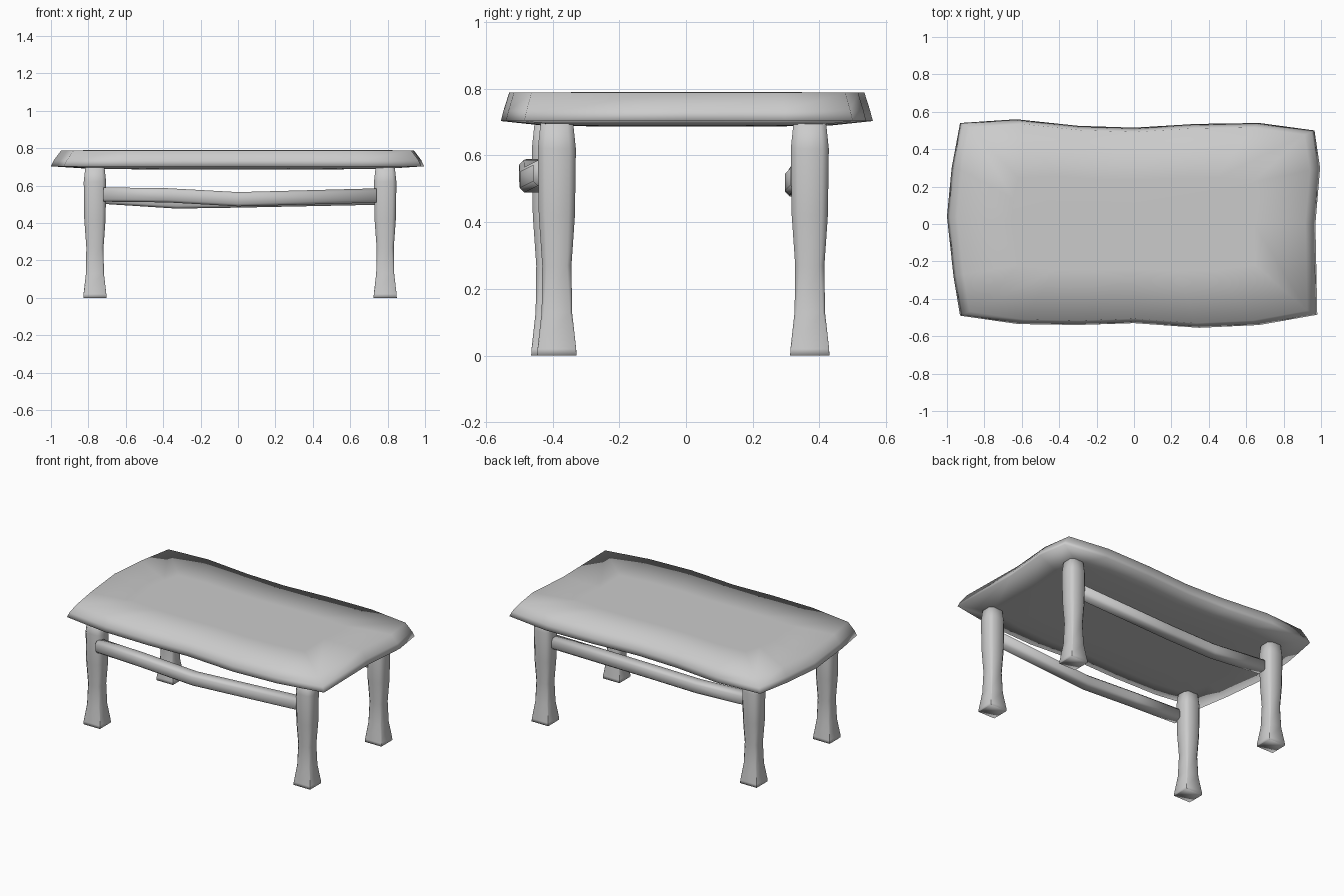
import bpy
import bmesh
from mathutils import Vector

cube = bpy.data.objects.get("Cube")
if cube:
    bpy.data.objects.remove(cube, do_unlink=True)

grey = bpy.data.materials.new("plain grey")
grey.use_nodes = True
grey.diffuse_color = (0.6, 0.6, 0.6, 1)
grey.node_tree.nodes["Principled BSDF"].inputs["Base Color"].default_value = (0.6, 0.6, 0.6, 1)


def loft(name, rings):
    """Skin a list of closed point rings, capping both ends."""
    bm = bmesh.new()
    loops = [[bm.verts.new(p) for p in ring] for ring in rings]
    for a, b in zip(loops, loops[1:]):
        for i in range(len(a)):
            j = (i + 1) % len(a)
            bm.faces.new((a[i], a[j], b[j], b[i]))
    bm.faces.new(loops[0])
    bm.faces.new(loops[-1])
    bmesh.ops.recalc_face_normals(bm, faces=bm.faces)
    for f in bm.faces:
        f.smooth = True
    mesh = bpy.data.meshes.new(name)
    bm.to_mesh(mesh)
    bm.free()
    mesh.materials.append(grey)
    obj = bpy.data.objects.new(name, mesh)
    bpy.context.collection.objects.link(obj)
    return obj


def section(u, v, chamfer):
    """Rectangle of half sizes u, v with cut corners."""
    a, b = u * (1 - chamfer), v * (1 - chamfer)
    return [(u, -b), (u, b), (a, v), (-a, v), (-u, b), (-u, -b), (-a, -v), (a, -v)]


# Table top: wavy outline, bevelled up to a flat top
outline = [(-0.93, -0.49), (-0.62, -0.535), (-0.3, -0.54), (0, -0.53), (0.35, -0.555),
           (0.67, -0.54), (0.98, -0.485), (0.97, 0), (0.995, 0.3), (0.965, 0.5),
           (0.67, 0.54), (0.33, 0.535), (0, 0.515), (-0.3, 0.525), (-0.63, 0.56),
           (-0.93, 0.54), (-0.975, 0.3), (-1, 0.04), (-0.965, -0.28)]
layers = [(0.55, 0.5, 0.687), (0.8, 0.78, 0.69), (1, 1, 0.703),
          (0.985, 0.985, 0.735), (0.945, 0.955, 0.788), (0.66, 0.45, 0.79)]
loft("table_top", [[(x * sx, y * sy, z) for x, y in outline] for sx, sy, z in layers])

# Legs: flared square feet, narrow ankles, fuller thighs
leg_profile = [(0, 0.062, 0.02), (0.02, 0.061, 0.02), (0.13, 0.048, 0.15), (0.27, 0.046, 0.3),
               (0.42, 0.057, 0.35), (0.62, 0.06, 0.35), (0.71, 0.05, 0.35)]
legs = {"front_right_leg": (-0.765, -0.405), "front_left_leg": (0.787, -0.387),
        "back_right_leg": (-0.765, 0.371), "back_left_leg": (0.787, 0.371)}
for name, (cx, cy) in legs.items():
    loft(name, [[(cx + x, cy + y, z) for x, y in section(r, r * 0.95, c)]
                for z, r, c in leg_profile])

# Stretchers: slightly bowed rails between the legs on each long side
rails = {"front_stretcher": [(-0.72, -0.45, 0.552), (-0.38, -0.462, 0.548),
                             (0, -0.46, 0.527), (0.74, -0.42, 0.547)],
         "back_stretcher": [(-0.72, 0.35, 0.54), (-0.33, 0.335, 0.515),
                            (0, 0.335, 0.52), (0.74, 0.35, 0.535)]}
for name, path in rails.items():
    loft(name, [[Vector(p) + Vector((0, y, z)) for y, z in section(0.038, 0.038, 0.35)]
                for p in path])
